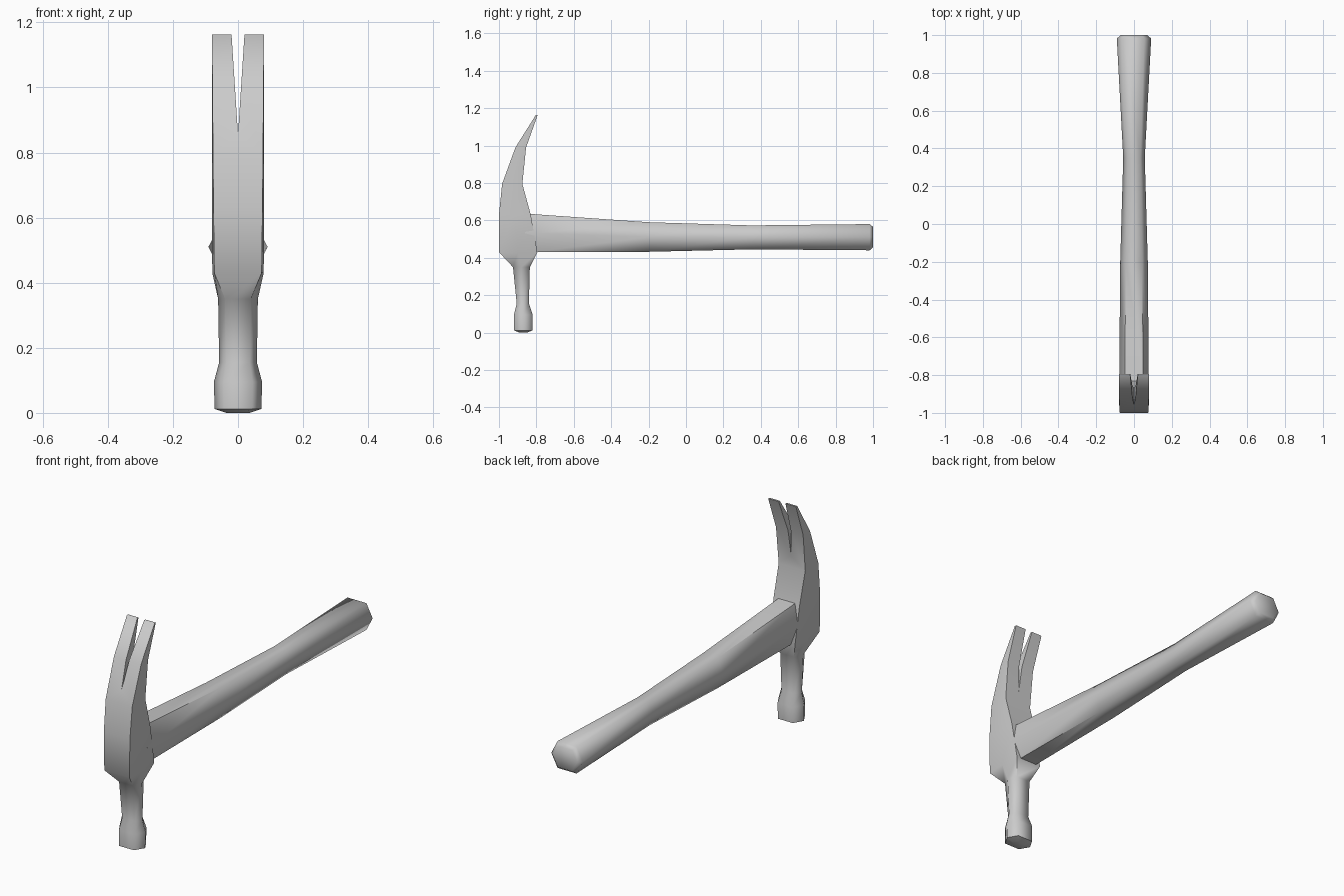
import bpy, bmesh, math
from mathutils import Vector

if "Cube" in bpy.data.objects:
    bpy.data.objects.remove(bpy.data.objects["Cube"])


def section(a0, a1, hw, f):
    """Six-sided section: points at +-hw, flat ends of half width hw*f at a0 and a1."""
    m = (a0 + a1) / 2
    return [(hw, m), (hw * f, a1), (-hw * f, a1), (-hw, m), (-hw * f, a0), (hw * f, a0)]


def loft(name, rings):
    bm = bmesh.new()
    loops = [[bm.verts.new(Vector(p)) for p in r] for r in rings]
    for a, b in zip(loops, loops[1:]):
        for i in range(len(a)):
            j = (i + 1) % len(a)
            bm.faces.new((a[i], a[j], b[j], b[i]))
    bm.faces.new(loops[0][::-1])
    bm.faces.new(loops[-1])
    bmesh.ops.recalc_face_normals(bm, faces=bm.faces)
    me = bpy.data.meshes.new(name)
    bm.to_mesh(me)
    bm.free()
    ob = bpy.data.objects.new(name, me)
    bpy.context.collection.objects.link(ob)
    return ob


def smooth(ob, angle):
    bpy.ops.object.select_all(action='DESELECT')
    ob.select_set(True)
    bpy.context.view_layer.objects.active = ob
    bpy.ops.object.shade_smooth_by_angle(angle=math.radians(angle))


# Head, striking face up to claw tips: z, front y, back y, half width, flatness
HEAD = [
    (0.000, -0.89, -0.85, 0.035, 0.60),
    (0.012, -0.92, -0.82, 0.072, 0.60),
    (0.095, -0.92, -0.82, 0.074, 0.60),
    (0.155, -0.905, -0.84, 0.058, 0.62),
    (0.350, -0.925, -0.835, 0.061, 0.65),
    (0.430, -1.00, -0.795, 0.079, 0.92),
    (0.630, -1.00, -0.83, 0.080, 0.94),
    (0.795, -0.983, -0.875, 0.080, 0.96),
    (0.990, -0.912, -0.855, 0.080, 0.98),
    (1.163, -0.803, -0.793, 0.080, 1.00),
]
head = loft("hammer_head", [[(x, y, z) for x, y in section(a, b, w, f)]
                            for z, a, b, w, f in HEAD])

# V notch that splits the claw
notch = loft("claw_notch_cutter", [[(0, y, 0.855), (0.021, y, 1.18), (-0.021, y, 1.18)]
                                   for y in (-1.1, -0.7)])
notch.hide_render = True
notch.hide_viewport = True
cut = head.modifiers.new("notch", 'BOOLEAN')
cut.operation = 'DIFFERENCE'
cut.solver = 'EXACT'
cut.object = notch
smooth(head, 62)

# Handle from the head to the butt: y, bottom z, top z, half width, flatness
HANDLE = [
    (-0.860, 0.432, 0.637, 0.078, 0.62),
    (-0.800, 0.432, 0.632, 0.078, 0.62),
    (-0.200, 0.432, 0.590, 0.073, 0.60),
    (0.350, 0.445, 0.573, 0.057, 0.60),
    (0.982, 0.440, 0.580, 0.091, 0.60),
    (1.000, 0.455, 0.565, 0.070, 0.60),
]
handle = loft("handle", [[(x, y, z) for x, z in section(a, b, w, f)]
                         for y, a, b, w, f in HANDLE])
smooth(handle, 70)
